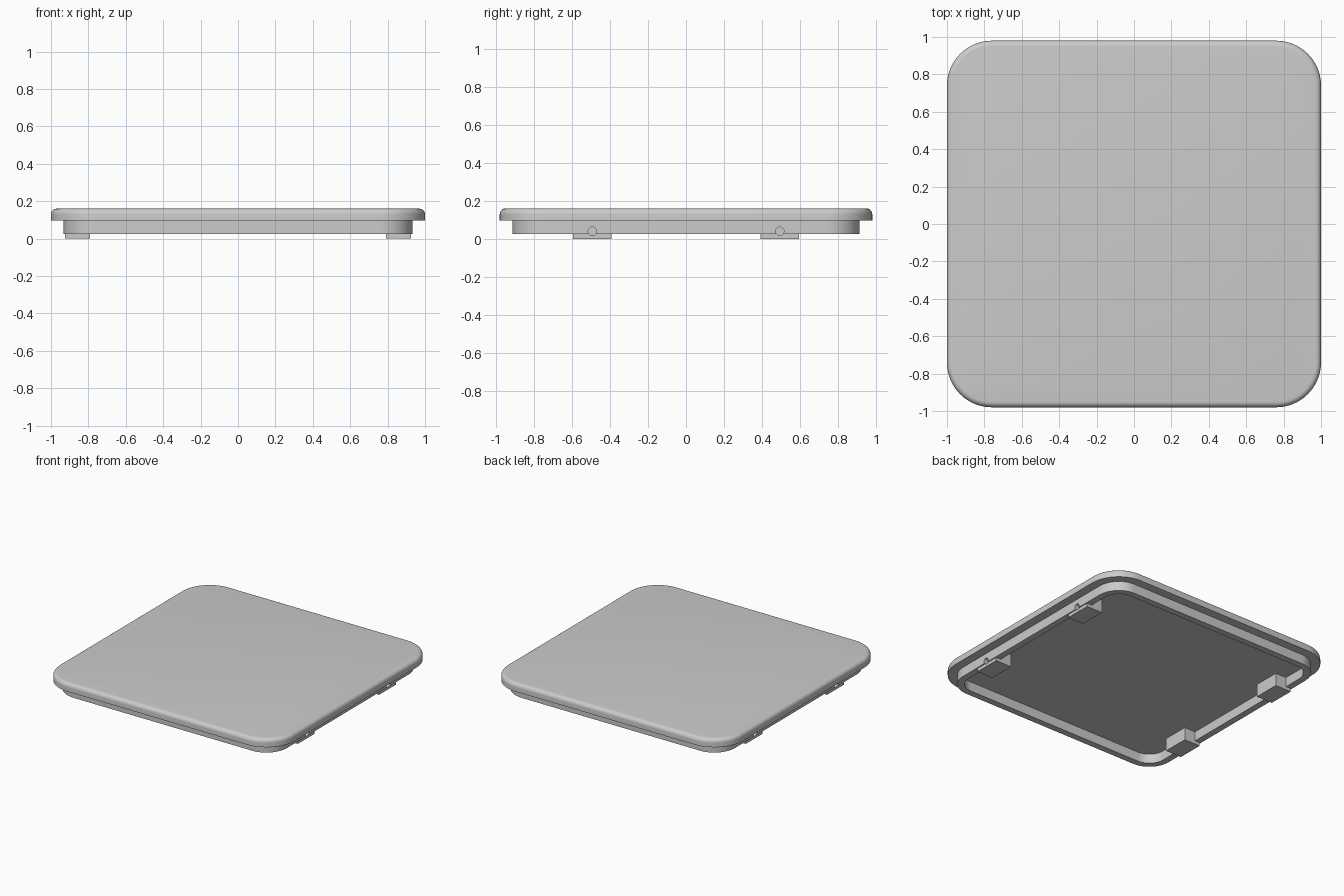
import bpy, bmesh
from math import sin, cos, pi, radians
from mathutils import Matrix, Vector

cube = bpy.data.objects.get("Cube")
if cube:
    bpy.data.objects.remove(cube)

HALF_X, HALF_Y, CORNER = 1.0, 0.98, 0.24
PLATE_BOTTOM, PLATE_TOP, FILLET = 0.097, 0.16, 0.03

grey = bpy.data.materials.new("light grey")
grey.use_nodes = True
colour = (0.6, 0.6, 0.6, 1)
grey.diffuse_color = colour
grey.node_tree.nodes["Principled BSDF"].inputs["Base Color"].default_value = colour


def make_object(name, bm):
    bmesh.ops.recalc_face_normals(bm, faces=bm.faces)
    mesh = bpy.data.meshes.new(name)
    bm.to_mesh(mesh)
    bm.free()
    mesh.materials.append(grey)
    obj = bpy.data.objects.new(name, mesh)
    bpy.context.collection.objects.link(obj)
    return obj


def activate(obj):
    bpy.ops.object.select_all(action='DESELECT')
    obj.select_set(True)
    bpy.context.view_layer.objects.active = obj


def smooth(obj):
    activate(obj)
    bpy.ops.object.shade_smooth_by_angle(angle=radians(35))


def outline(inset, z, steps=16):
    """Rounded rectangle, moved inwards by inset."""
    r = CORNER - inset
    points = []
    for q, (sx, sy) in enumerate([(1, 1), (-1, 1), (-1, -1), (1, -1)]):
        for i in range(steps + 1):
            a = (q + i / steps) * pi / 2
            points.append(Vector((sx * (HALF_X - CORNER) + r * cos(a),
                                  sy * (HALF_Y - CORNER) + r * sin(a), z)))
    return points


def loft(name, rings, closed=False):
    """Joins outlines given as (inset, z); caps the ends or closes the loop."""
    bm = bmesh.new()
    loops = [[bm.verts.new(p) for p in outline(*ring)] for ring in rings]
    pairs = list(zip(loops, loops[1:]))
    if closed:
        pairs.append((loops[-1], loops[0]))
    else:
        bm.faces.new(loops[0])
        bm.faces.new(loops[-1])
    for low, high in pairs:
        n = len(low)
        for i in range(n):
            j = (i + 1) % n
            bm.faces.new((low[i], low[j], high[j], high[i]))
    return make_object(name, bm)


def box(name, low, high):
    bm = bmesh.new()
    low, high = Vector(low), Vector(high)
    place = Matrix.Translation((low + high) / 2) @ Matrix.Diagonal((high - low).to_4d())
    bmesh.ops.create_cube(bm, size=1, matrix=place)
    return make_object(name, bm)


def hole_cutter(side, y):
    bm = bmesh.new()
    place = Matrix.Translation((side * 0.92, y, 0.04)) @ Matrix.Rotation(pi / 2, 4, 'Y')
    bmesh.ops.create_cone(bm, cap_ends=True, segments=24, radius1=0.022,
                          radius2=0.022, depth=0.1, matrix=place)
    cutter = make_object("hole_cutter", bm)
    cutter.hide_render = True
    return cutter


def cut(obj, cutter):
    mod = obj.modifiers.new("hole", 'BOOLEAN')
    mod.operation = 'DIFFERENCE'
    mod.solver = 'EXACT'
    mod.object = cutter
    activate(obj)
    bpy.ops.object.modifier_apply(modifier=mod.name)


# Top plate with a rounded upper edge
fillet = [(FILLET * (1 - cos(a)), PLATE_TOP - FILLET + FILLET * sin(a))
          for a in [i * pi / 12 for i in range(7)]]
plate = loft("top_plate", [(0, PLATE_BOTTOM)] + fillet)
smooth(plate)

# Hollow rim under the plate
rim = loft("base_rim", [(0.067, 0.025), (0.067, 0.11), (0.117, 0.11), (0.117, 0.025)],
           closed=True)

# Four feet inside the rim, each with a blind side hole
for side, side_name in ((1, "left"), (-1, "right")):
    for y, end_name in ((-0.493, "front"), (0.493, "back")):
        xs = sorted((side * 0.79, side * 0.925))
        foot = box(f"{end_name}_{side_name}_foot",
                   (xs[0], y - 0.102, 0), (xs[1], y + 0.102, 0.11))
        cutter = hole_cutter(side, y)
        cut(foot, cutter)
        cut(rim, cutter)
        bpy.data.objects.remove(cutter)
        smooth(foot)
smooth(rim)
